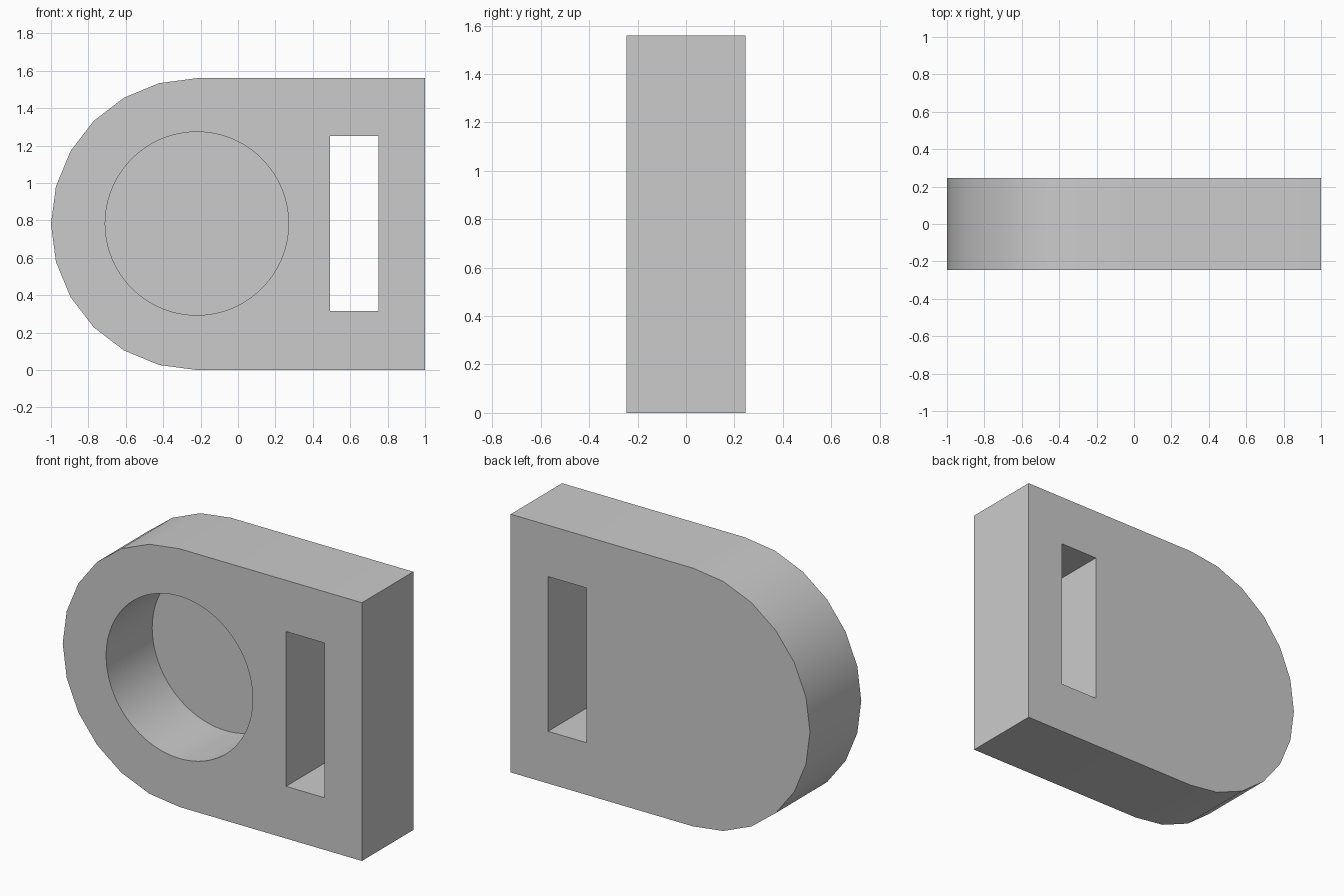
import bpy, bmesh
from math import sin, cos, pi, radians

if "Cube" in bpy.data.objects:
    bpy.data.objects.remove(bpy.data.objects["Cube"])

HALF_DEPTH = 0.245
ARC_X, MID_Z, ARC_R = -0.22, 0.78, 0.78
POCKET_R, POCKET_FLOOR = 0.49, 0.195


def arc(cx, cz, r, start, end, steps):
    return [(cx + r * cos(start + (end - start) * i / steps),
             cz + r * sin(start + (end - start) * i / steps)) for i in range(steps + 1)]


def prism(name, profile, y0, y1):
    """Extrude an x-z profile from y0 to y1."""
    bm = bmesh.new()
    face = bm.faces.new([bm.verts.new((x, y0, z)) for x, z in profile])
    ext = bmesh.ops.extrude_face_region(bm, geom=[face])
    verts = [v for v in ext["geom"] if isinstance(v, bmesh.types.BMVert)]
    bmesh.ops.translate(bm, verts=verts, vec=(0, y1 - y0, 0))
    bmesh.ops.recalc_face_normals(bm, faces=bm.faces)
    mesh = bpy.data.meshes.new(name)
    bm.to_mesh(mesh)
    bm.free()
    obj = bpy.data.objects.new(name, mesh)
    bpy.context.collection.objects.link(obj)
    return obj


# Plate with a rounded left end
outline = arc(ARC_X, MID_Z, ARC_R, pi / 2, 3 * pi / 2, 12) + [(1, 0), (1, 2 * MID_Z)]
plate = prism("plate", outline, -HALF_DEPTH, HALF_DEPTH)

# Round blind pocket in the front, and a rectangular slot right through
pocket = prism("pocket_cutter", arc(ARC_X, MID_Z + 0.003, POCKET_R, 0, 2 * pi, 96)[:-1],
               -HALF_DEPTH - 0.1, POCKET_FLOOR)
slot = prism("slot_cutter", [(0.493, 0.315), (0.75, 0.315), (0.75, 1.25), (0.493, 1.25)],
             -HALF_DEPTH - 0.1, HALF_DEPTH + 0.1)

bpy.context.view_layer.objects.active = plate
plate.select_set(True)
for cutter in (pocket, slot):
    cutter.hide_render = True
    mod = plate.modifiers.new(cutter.name, 'BOOLEAN')
    mod.operation = 'DIFFERENCE'
    mod.solver = 'EXACT'
    mod.object = cutter
    bpy.ops.object.modifier_apply(modifier=mod.name)
    bpy.data.objects.remove(cutter)

# Smooth curved walls, crisp rims
bpy.ops.object.shade_smooth_by_angle(angle=radians(30))
